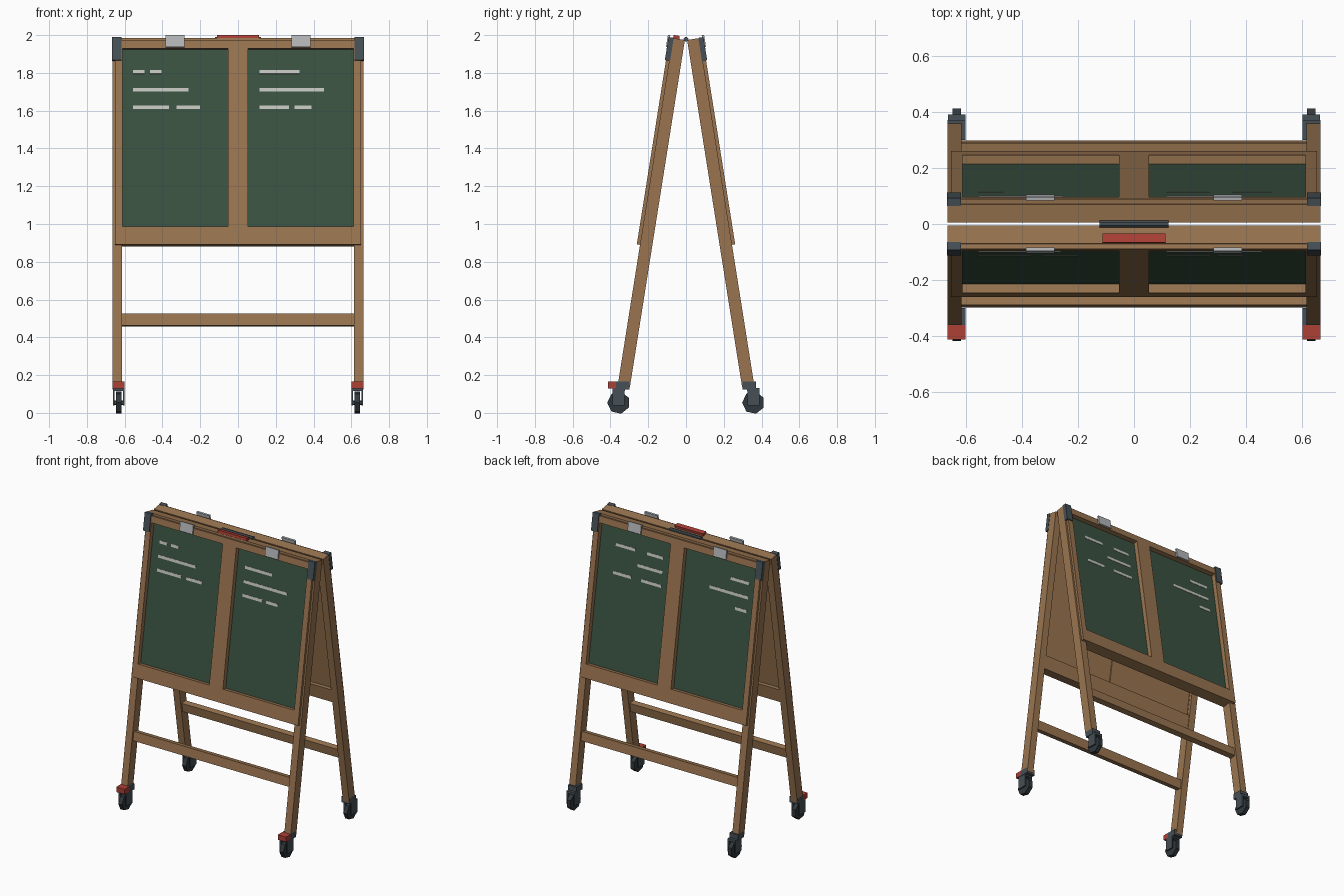
import bpy, bmesh, math
from mathutils import Vector

cube = bpy.data.objects.get("Cube")
if cube:
    bpy.data.objects.remove(cube, do_unlink=True)


def material(name, r, g, b):
    m = bpy.data.materials.new(name)
    m.use_nodes = True
    m.diffuse_color = (r, g, b, 1)
    bsdf = m.node_tree.nodes["Principled BSDF"]
    bsdf.inputs["Base Color"].default_value = (r, g, b, 1)
    bsdf.inputs["Roughness"].default_value = 0.8
    return m


WOOD = material("warm wood", 0.32, 0.175, 0.08)
GREEN = material("board green", 0.042, 0.084, 0.053)
SLATE = material("slate metal", 0.061, 0.08, 0.093)
TYRE = material("dark rubber", 0.03, 0.039, 0.045)
RED = material("brake red", 0.42, 0.05, 0.036)
CHALK = material("chalk", 0.56, 0.56, 0.53)
CLIP = material("clip grey", 0.46, 0.47, 0.48)

TILT = math.radians(9)
SIN, COS = math.sin(TILT), math.cos(TILT)


def finish(name, bm, mat):
    bmesh.ops.recalc_face_normals(bm, faces=bm.faces)
    mesh = bpy.data.meshes.new(name)
    bm.to_mesh(mesh)
    bm.free()
    mesh.materials.append(mat)
    obj = bpy.data.objects.new(name, mesh)
    bpy.context.collection.objects.link(obj)
    return obj


def box(name, xs, ys, zs, mat, place=lambda p: p):
    """Box between the given limits, each corner mapped through place()."""
    bm = bmesh.new()
    bmesh.ops.create_cube(bm, size=1)
    for v in bm.verts:
        p = [lim[0] if c < 0 else lim[1] for c, lim in zip(v.co, (xs, ys, zs))]
        v.co = place(Vector(p))
    return finish(name, bm, mat)


def rod(name, centre, radius, length, sides, turn, mat):
    """Faceted cylinder lying along x."""
    bm = bmesh.new()
    bmesh.ops.create_cone(bm, cap_ends=True, segments=sides, radius1=radius,
                          radius2=radius, depth=length)
    for v in bm.verts:
        a = math.atan2(v.co.y, v.co.x)
        a = round(a * sides / math.tau) * math.tau / sides if turn is None else a + turn
        v.co = Vector(centre) + Vector((v.co.z, radius * math.cos(a), radius * math.sin(a)))
    return finish(name, bm, mat)


def leaning(side):
    """Map (x, outward from inner face, down from top) onto a leaning leaf."""
    def place(p):
        return Vector((p.x,
                       side * (0.006 + p.y * COS + p.z * SIN),
                       1.974 + p.y * SIN - p.z * COS))
    return place


# Chalk strokes: distance down the leaf, then start and end pairs
strokes = {
    "front": [(0.179, [(-.555, -.495), (-.465, -.405), (.115, .325)]),
              (0.275, [(-.555, -.262), (.115, .455)]),
              (0.368, [(-.555, -.365), (-.325, -.2), (.115, .27), (.3, .39)])],
    "back": [(0.179, [(-.555, -.41), (.12, .245), (.34, .49)]),
             (0.275, [(-.555, -.255), (.115, .31)]),
             (0.368, [(-.555, -.465), (.115, .27), (.35, .49)])],
}

for label, side in (("front", -1), ("back", 1)):
    at = leaning(side)

    def part(name, xs, ns, ds, mat=WOOD):
        return box(f"{label}_{name}", xs, ns, ds, mat, at)

    # Rails and board frame
    part("top_rail", (-.614, .614), (0, .065), (0, .058))
    part("frame_top", (-.652, .652), (.02, .082), (.012, .058))
    part("frame_bottom", (-.652, .652), (.004, .082), (1.013, 1.108))
    part("frame_middle", (-.0535, .0535), (.018, .082), (.058, 1.013))
    part("crossbar", (-.614, .614), (.012, .052), (1.475, 1.538))

    # Writing panels with a wooden backing
    part("backing", (-.614, .614), (.025, .035), (.05, 1.02))
    part("writing_board", (-.614, .614), (.035, .05), (.05, 1.02), GREEN)
    for down, spans in strokes[label]:
        for span in spans:
            part("chalk_stroke", span, (.049, .052), (down - .01, down + .01), CHALK)

    for s, hand in ((-1, "right"), (1, "left")):
        def pair(a, b):
            return tuple(sorted((s * a, s * b)))

        # Leg, frame side, corner guard and paper clip
        part(f"{hand}_leg", pair(.614, .664), (0, .065), (0, 1.86))
        part(f"{hand}_frame_side", pair(.612, .652), (.02, .082), (.012, 1.108))
        part(f"{hand}_corner_guard", pair(.617, .666), (.06, .088), (-.002, .122), SLATE)
        part(f"{hand}_clip", pair(.283, .385), (.08, .093), (-.013, .052), CLIP)

        # Caster: foot plate, fork and faceted wheel
        def foot(name, xs, ys, zs, mat):
            box(f"{label}_{hand}_{name}", pair(*xs),
                tuple(sorted((side * ys[0], side * ys[1]))), zs, mat)

        foot("foot_plate", (.6, .665), (.3, .37), (.125, .165), SLATE)
        foot("fork_top", (.602, .662), (.322, .39), (.115, .132), SLATE)
        foot("fork_inner_arm", (.6, .609), (.325, .39), (.038, .132), SLATE)
        foot("fork_outer_arm", (.653, .662), (.325, .39), (.038, .132), SLATE)
        rod(f"{label}_{hand}_axle", (s * .631, side * .357, .054), .012, .06, 6, 0, SLATE)
        rod(f"{label}_{hand}_wheel", (s * .631, side * .357, .054), .06, .03, 7,
            math.pi / 2, TYRE)
        if side < 0:
            foot("brake", (.6, .665), (.36, .412), (.13, .166), RED)

# Hinge between the leaves and the carry grip on the front leaf
rod("hinge", (0, 0, 1.978), .013, .245, 8, math.pi / 8, SLATE)
box("carry_grip", (-.112, .112), (.03, .063), (-.017, .001), RED, leaning(-1))
